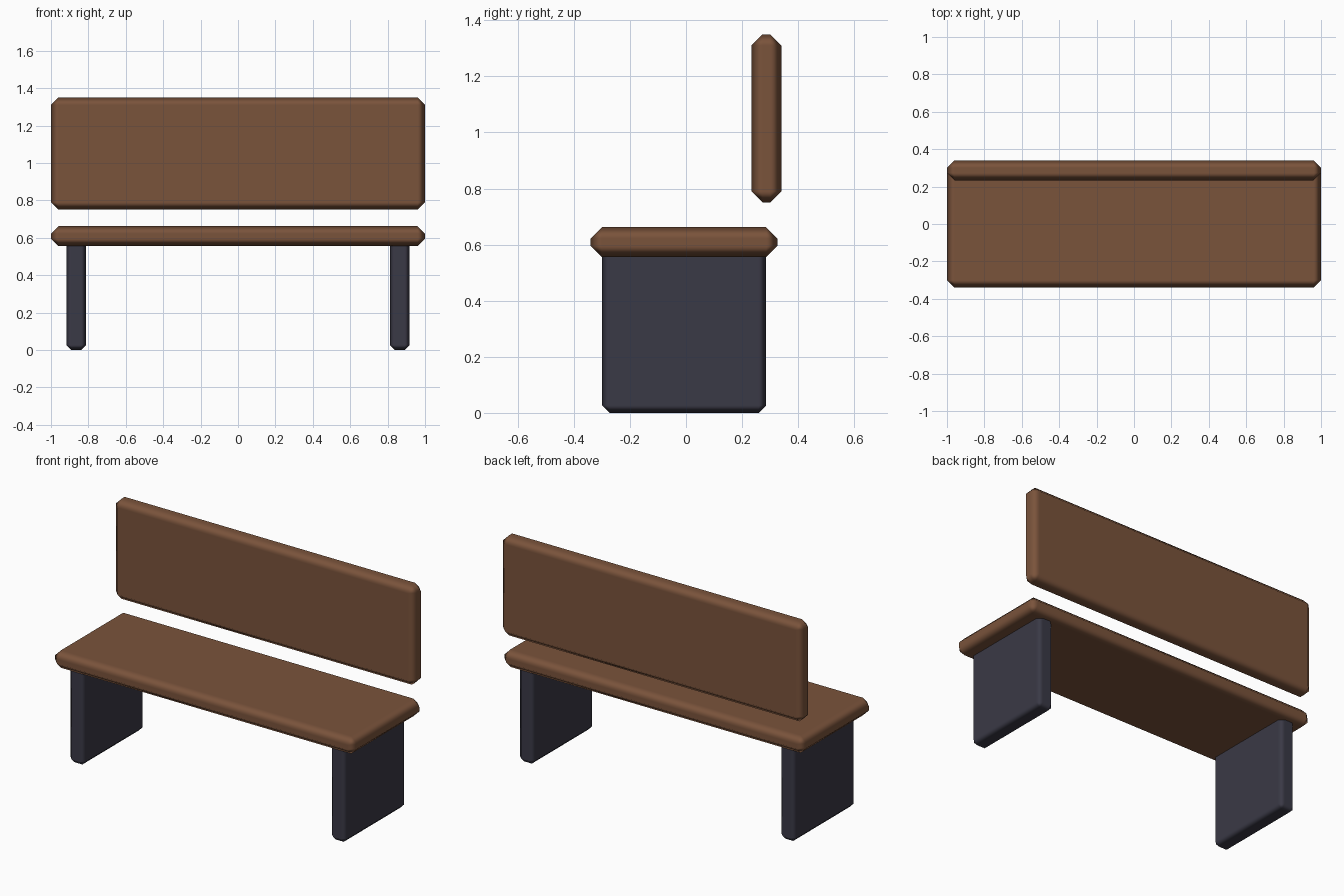
import bpy

cube = bpy.data.objects.get("Cube")
if cube:
    bpy.data.objects.remove(cube, do_unlink=True)


def material(name, rgb):
    mat = bpy.data.materials.new(name)
    mat.use_nodes = True
    colour = (*rgb, 1)
    mat.diffuse_color = colour
    mat.node_tree.nodes["Principled BSDF"].inputs["Base Color"].default_value = colour
    return mat


def slab(name, low, high, chamfer, mat):
    """Box between two corners with chamfered edges and softly shaded bevels."""
    bpy.ops.mesh.primitive_cube_add(size=1, location=[(a + b) / 2 for a, b in zip(low, high)])
    obj = bpy.context.object
    obj.name = name
    obj.scale = [b - a for a, b in zip(low, high)]
    bpy.ops.object.transform_apply(location=False, rotation=False, scale=True)
    bpy.ops.object.shade_smooth()
    bevel = obj.modifiers.new("Chamfer", 'BEVEL')
    bevel.width = chamfer
    bevel.segments = 1
    bevel.harden_normals = True
    obj.data.materials.append(mat)
    return obj


wood = material("brown wood", (0.195, 0.087, 0.044))
metal = material("dark slate", (0.042, 0.041, 0.061))

# Seat and floating backrest
slab("seat", (-1, -0.34, 0.556), (1, 0.326, 0.662), 0.04, wood)
slab("backrest", (-1, 0.233, 0.75), (1, 0.34, 1.35), 0.04, wood)

# Panel legs, tops tucked into the seat
for name, x in (("right_leg", -0.865), ("left_leg", 0.865)):
    slab(name, (x - 0.053, -0.3, 0), (x + 0.053, 0.286, 0.61), 0.027, metal)
